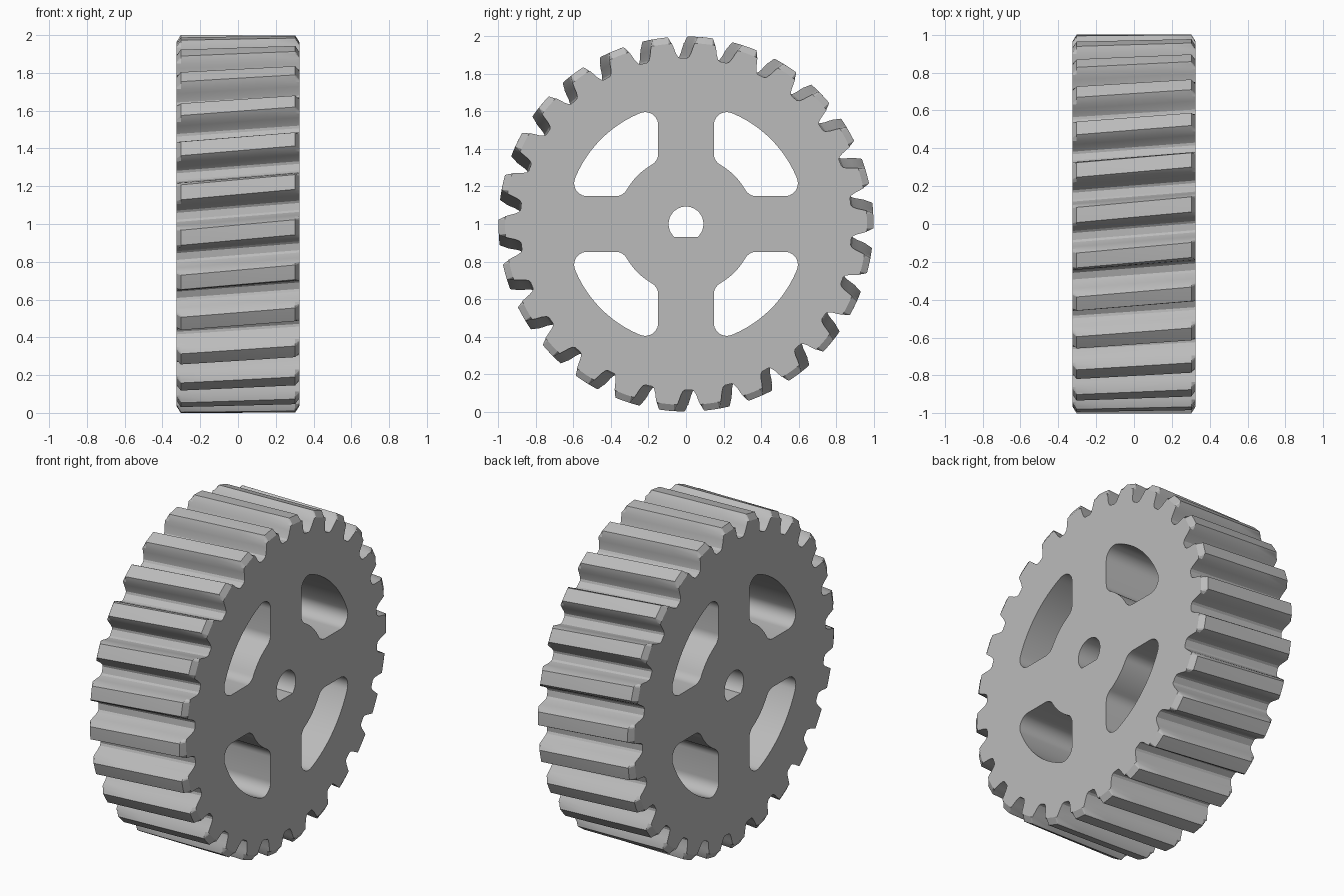
import bpy, bmesh
from math import pi, sin, cos, atan2, sqrt

cube = bpy.data.objects.get("Cube")
if cube:
    bpy.data.objects.remove(cube, do_unlink=True)

TEETH = 26
HALF = 0.325            # half thickness along the axle
BEVEL, BEVEL_R = 0.022, 0.965
TWIST = 0.06            # helical turn from face to face
PHASE = 0.015           # tooth angle on the +x face

# Half a tooth: radius and half angle, from root to tip
FLANK = [(0.885, 0.1), (0.893, 0.087), (0.915, 0.075), (0.94, 0.067),
         (BEVEL_R, 0.058), (0.988, 0.047), (1.0, 0.04)]


def arc(cx, cy, r, a0, a1, n):
    return [(cx + r * cos(a0 + (a1 - a0) * i / n), cy + r * sin(a0 + (a1 - a0) * i / n))
            for i in range(n + 1)]


def tooth_ring(x):
    """Outer outline at position x, clipped by the conical end bevel."""
    limit = BEVEL_R if abs(x) > HALF - 0.001 else 1.0
    turn = PHASE + TWIST * (HALF - x) / (2 * HALF)
    half = [(r, -a) for r, a in FLANK]
    tooth = half + [(1.0, 0.0)] + [(r, -a) for r, a in reversed(half)]
    ring = []
    for t in range(TEETH):
        for r, a in tooth:
            r, ang = min(r, limit), turn + a + 2 * pi * t / TEETH
            ring.append((r * cos(ang), r * sin(ang)))
    return ring


def window_outline(sy, sz):
    """Rounded opening between two spokes, the hub and the rim."""
    a, f, rim, hub = 0.148, 0.07, 0.64, 0.365
    c = a + f
    zo = sqrt((rim - f) ** 2 - c * c)
    zi = sqrt((hub + f) ** 2 - c * c)
    ao, ai = atan2(c, zo), atan2(c, zi)
    pts = arc(0, 0, rim, ao, pi / 2 - ao, 20)
    pts += arc(c, zo, f, pi / 2 - ao, pi, 10)[1:]
    pts += arc(c, zi, f, pi, 1.5 * pi - ai, 8)
    pts += arc(0, 0, hub, pi / 2 - ai, ai, 10)[1:]
    pts += arc(zi, c, f, pi + ai, 1.5 * pi, 8)[1:]
    pts += arc(zo, c, f, -pi / 2, ao, 10)[:-1]
    return [(y * sy, z * sz) for y, z in pts]


def loft(bm, rings):
    """Skin a list of (x, outline) rings and return both end edge loops."""
    loops = [[bm.verts.new((x, y, z + 1)) for y, z in pts] for x, pts in rings]
    n = len(loops[0])
    for lo, hi in zip(loops, loops[1:]):
        for i in range(n):
            j = (i + 1) % n
            bm.faces.new((lo[i], lo[j], hi[j], hi[i]))
    return [[bm.edges.get((v[i], v[(i + 1) % n])) for i in range(n)]
            for v in (loops[0], loops[-1])]


bm = bmesh.new()

# Helical toothed rim
stations = [-HALF] + [(HALF - BEVEL) * k / 2 for k in range(-2, 3)] + [HALF]
ends = loft(bm, [(x, tooth_ring(x)) for x in stations])

# Spoke windows and axle bore with a flat
flat = 0.068
bore_r = 0.093
a0 = -atan2(flat, sqrt(bore_r ** 2 - flat ** 2))
holes = [window_outline(sy, sz) for sy in (1, -1) for sz in (1, -1)]
holes.append(arc(0, 0, bore_r, a0, pi - a0, 32))
for pts in holes:
    lo, hi = loft(bm, [(-HALF, pts), (HALF, pts)])
    ends[0] += lo
    ends[1] += hi

# Flat end faces
for edges, sign in zip(ends, (-1, 1)):
    bmesh.ops.triangle_fill(bm, use_beauty=True, use_dissolve=False,
                            edges=edges, normal=(sign, 0, 0))
bmesh.ops.recalc_face_normals(bm, faces=bm.faces)

mesh = bpy.data.meshes.new("gear_wheel")
bm.to_mesh(mesh)
bm.free()
gear = bpy.data.objects.new("gear_wheel", mesh)
bpy.context.collection.objects.link(gear)

# Plain grey material
grey = bpy.data.materials.new("plain_grey")
grey.use_nodes = True
colour = (0.5, 0.5, 0.5, 1)
grey.diffuse_color = colour
grey.node_tree.nodes["Principled BSDF"].inputs["Base Color"].default_value = colour
mesh.materials.append(grey)

bpy.ops.object.select_all(action="DESELECT")
gear.select_set(True)
bpy.context.view_layer.objects.active = gear
bpy.ops.object.shade_smooth_by_angle(angle=0.45)
